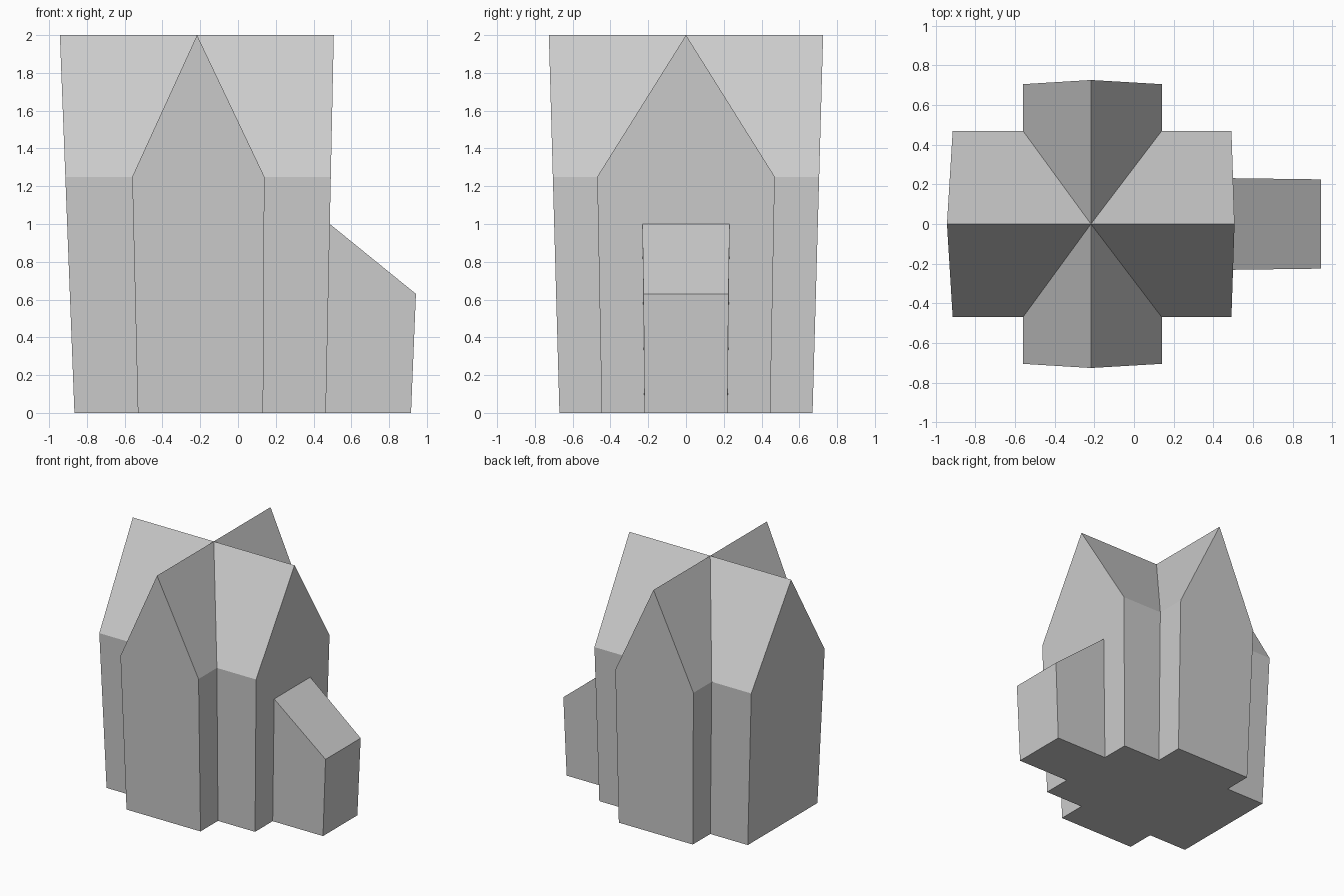
import bpy
import bmesh

if "Cube" in bpy.data.objects:
    bpy.data.objects.remove(bpy.data.objects["Cube"])

CX = -0.217          # crossing centre
EAVE, RIDGE = 1.25, 2.0

grey = bpy.data.materials.new("plain_grey")
grey.diffuse_color = (0.6, 0.6, 0.6, 1)
grey.use_nodes = True
grey.node_tree.nodes["Principled BSDF"].inputs["Base Color"].default_value = grey.diffuse_color


def make_object(name, faces):
    """Build a flat-shaded mesh from polygons given as point lists."""
    bm = bmesh.new()
    for pts in faces:
        bm.faces.new([bm.verts.new(p) for p in pts])
    bmesh.ops.remove_doubles(bm, verts=bm.verts, dist=0.0005)
    bmesh.ops.recalc_face_normals(bm, faces=bm.faces)
    mesh = bpy.data.meshes.new(name)
    bm.to_mesh(mesh)
    bm.free()
    mesh.materials.append(grey)
    obj = bpy.data.objects.new(name, mesh)
    bpy.context.collection.objects.link(obj)


def taper(low, high, z):
    """Position of an outward-leaning gable wall at height z."""
    return low + (high - low) * z / RIDGE


# Gable walls: axis, position at the ground, position at the ridge
gables = [("x", 0.465, 0.507), ("x", -0.866, -0.943),
          ("y", 0.67, 0.726), ("y", -0.67, -0.726)]
# Inner corners of the cross: (left x, right x, half y) per height
corners = {0: (-0.53, 0.133, 0.446), EAVE: (-0.56, 0.14, 0.47)}
apex = (CX, 0, RIDGE)

# Annex outline on the right gable wall
AX_TOP, AX_END = 1.0, 0.63
HALF = {0: 0.22, AX_END: 0.225, AX_TOP: 0.231}
wall_x = {z: taper(0.465, 0.507, z) for z in (0, AX_TOP)}
doorway = [(wall_x[z], s * HALF[z], z) for s, z in
           ((1, 0), (1, AX_TOP), (-1, AX_TOP), (-1, 0))]

# Cross-shaped body: each arm has side walls, two roof slopes and a gable
faces = []
for axis, low, high in gables:
    inner, outer = [], []
    for side in (-1, 1):
        for z in (0, EAVE):
            left, right, half = corners[z]
            along = taper(low, high, z)
            if axis == "x":
                inner.append((right if low > 0 else left, side * half, z))
                outer.append((along, side * half, z))
            else:
                x = right if side > 0 else left
                inner.append((x, half if low > 0 else -half, z))
                outer.append((x, along, z))
    tip = (high, 0, RIDGE) if axis == "x" else (CX, high, RIDGE)
    for i in (0, 2):
        faces.append([inner[i], outer[i], outer[i + 1], inner[i + 1]])
        faces.append([apex, inner[i + 1], outer[i + 1], tip])
    gable = [outer[0], outer[1], tip, outer[3], outer[2]]
    if axis == "x" and low > 0:
        gable += doorway
    faces.append(gable)
    faces.append([inner[0], outer[0], outer[2], inner[2]])

# Floor at the crossing
left, right, half = corners[0]
faces.append([(left, -half, 0), (right, -half, 0),
              (right, half, 0), (left, half, 0)])
make_object("cross_gabled_body", faces)

# Lean-to annex with a sloping top
br, tr, tl, bl = doorway
end = [(0.916, s * HALF[0], 0) for s in (1, -1)]
brow = [(0.942, s * HALF[AX_END], AX_END) for s in (1, -1)]
make_object("lean_to_annex", [
    [br, tr, brow[0], end[0]],
    [bl, tl, brow[1], end[1]],
    [end[0], brow[0], brow[1], end[1]],
    [tr, tl, brow[1], brow[0]],
    [br, bl, end[1], end[0]],
    [br, tr, tl, bl],
])
